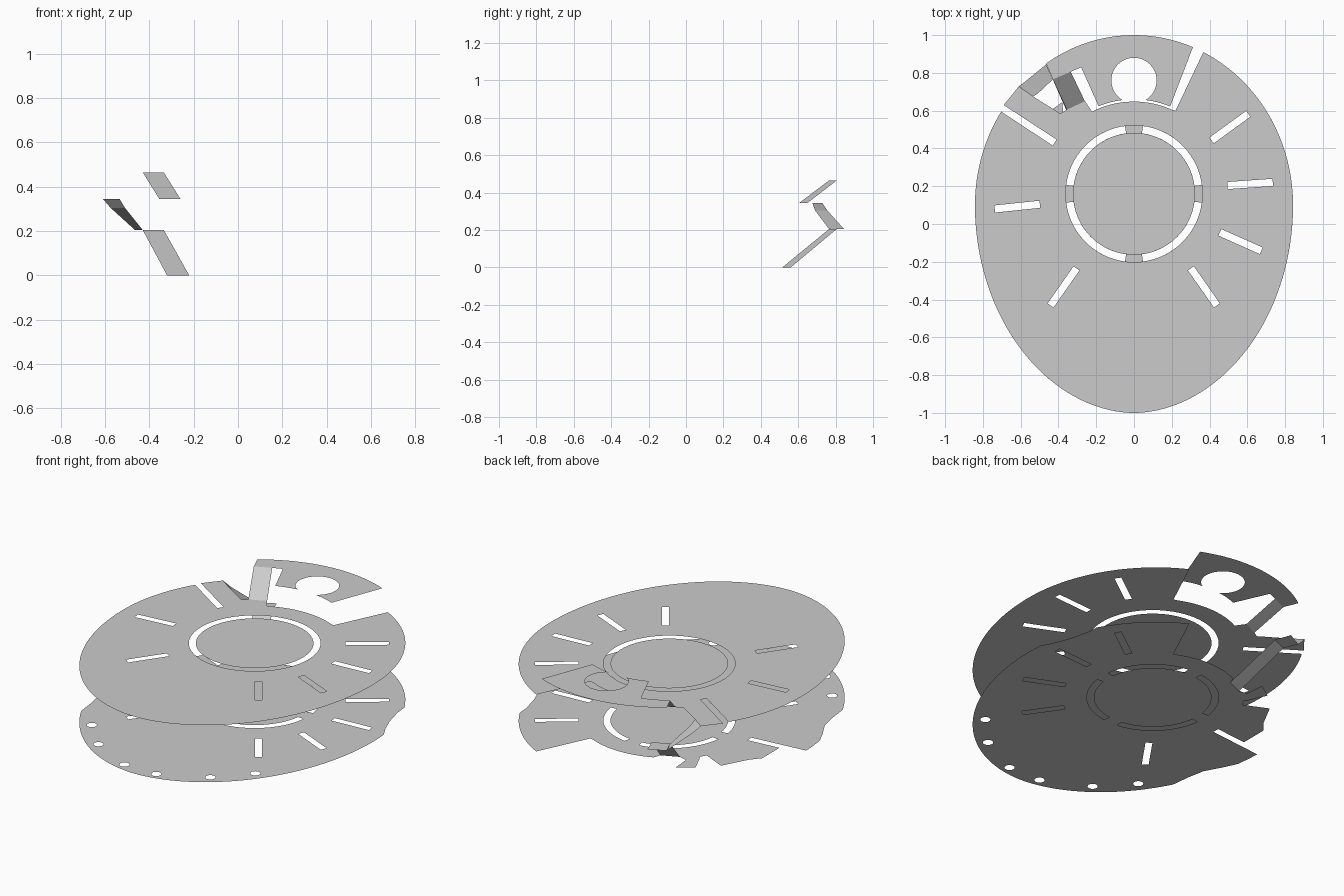
import bpy, math
from math import cos, sin, radians

if "Cube" in bpy.data.objects:
    bpy.data.objects.remove(bpy.data.objects["Cube"])

C = (0, 0.16)          # centre of the ring slot


def egg(y0, y1, side, n=40):
    """Points along one side of the egg outline, from y0 to y1."""
    def ang(y):
        b = 0.9 if y > 0.1 else 1.1
        return math.asin(max(-1, min(1, (y - 0.1) / b)))
    a0, a1 = ang(y0), ang(y1)
    pts = []
    for i in range(n + 1):
        a = a0 + (a1 - a0) * i / n
        b = 0.9 if a > 0 else 1.1
        e = 1.0 if a > 0 else 1.04
        pts.append((side * 0.842 * abs(cos(a)) ** e, 0.1 + b * sin(a)))
    return pts


def arc(c, r, a0, a1, n=32):
    return [(c[0] + r * cos(radians(a0 + (a1 - a0) * i / n)),
             c[1] + r * sin(radians(a0 + (a1 - a0) * i / n))) for i in range(n + 1)]


def circle(c, r, n=48):
    return arc(c, r, 0, 360, n)[:-1]


def slot(x, y, deg, l=0.24, w=0.038):
    a = radians(deg)
    return [(x + u * l / 2 * cos(a) - v * w / 2 * sin(a),
             y + u * l / 2 * sin(a) + v * w / 2 * cos(a))
            for u, v in ((-1, -1), (1, -1), (1, 1), (-1, 1))]


def sheet(name, z, loops):
    """Flat filled sheet: first loop is the outline, the rest are holes."""
    cu = bpy.data.curves.new(name, 'CURVE')
    cu.dimensions = '2D'
    cu.fill_mode = 'BOTH'
    for loop in loops:
        clean = [p for i, p in enumerate(loop) if math.dist(p, loop[i - 1]) > 1e-4]
        s = cu.splines.new('POLY')
        s.points.add(len(clean) - 1)
        for sp, p in zip(s.points, clean):
            sp.co = (p[0], p[1], 0, 1)
        s.use_cyclic_u = True
    ob = bpy.data.objects.new(name, cu)
    bpy.context.collection.objects.link(ob)
    ob.location.z = z
    bpy.ops.object.select_all(action='DESELECT')
    ob.select_set(True)
    bpy.context.view_layer.objects.active = ob
    bpy.ops.object.convert(target='MESH')
    return bpy.context.object


def ramp(name, rows):
    """Strip of quads through pairs of points."""
    v = [p for r in rows for p in r]
    f = [(2 * i, 2 * i + 1, 2 * i + 3, 2 * i + 2) for i in range(len(rows) - 1)]
    me = bpy.data.meshes.new(name)
    me.from_pydata(v, [], f)
    ob = bpy.data.objects.new(name, me)
    bpy.context.collection.objects.link(ob)


Z1, Z2, Z3 = 0.205, 0.345, 0.465
slots = [slot(0.508, 0.513, 36), slot(0.615, 0.212, 4), slot(0.564, -0.093, -24),
         slot(0.37, -0.333, -55), slot(-0.373, -0.333, 55)]
slot_left = slot(-0.618, 0.092, 6)

# Upper deck with its ring slot and floating centre disc
upper = (egg(0.91, -1, 1, 70) + egg(-1, 0.595, -1, 60) +
         [(-0.43, 0.415), (-0.41, 0.447), (-0.69, 0.63), (-0.61, 0.728),
          (-0.534, 0.675), (-0.39, 0.585), (-0.355, 0.606), (-0.26, 0.65)] +
         arc(C, 0.488, 117, 66) + [(0.22, 0.6)])
sheet("upper_deck", Z2, [upper, circle(C, 0.362, 64)] + slots + [slot_left])
sheet("upper_disc", Z2, [circle(C, 0.323, 64)])

# Raised deck with the open round hole
raised = ([(-0.465, 0.85), (-0.43, 0.765), (-0.335, 0.806), (-0.28, 0.83)] +
          arc(C, 0.5, 112, 96.9, 8) + arc((0, 0.76), 0.12, -120, -420, 40) +
          arc(C, 0.5, 83.1, 67.5, 8) +
          egg(0.936, 1, 1, 16) + egg(1, 0.85, -1, 24))
sheet("raised_deck", Z3, [raised])

# Lower deck with the ragged back edge and side scallops
lower = (egg(0.91, 0.55, 1, 16) + [(0.735, 0.48), (0.765, 0.36), (0.80, 0.27)] +
         egg(0.2, -1, 1, 50) + egg(-1, -0.5, -1, 24) +
         [(-0.715, -0.38), (-0.735, -0.28), (-0.79, -0.18)] + egg(-0.1, 0.05, -1, 8) +
         [(-0.497, 0.085), (-0.50, 0.124), (-0.70, 0.105), (-0.70, 0.27), (-0.65, 0.33),
          (-0.57, 0.48), (-0.43, 0.415), (-0.41, 0.447), (-0.47, 0.58),
          (-0.38, 0.645), (-0.37, 0.53), (-0.32, 0.515), (-0.22, 0.56)] +
         arc(C, 0.488, 115, 66) + [(0.22, 0.6)])
ring_slots = []
for k in range(4):
    a, b = 90 * k + 7.5, 90 * k + 82.5
    ring_slots.append(arc(C, 0.362, a, b, 16) + arc(C, 0.323, b, a, 16))
rim_holes = [circle((s * x, y), 0.028, 20) for s in (-1, 1)
             for x, y in ((0.548, -0.617), (0.375, -0.80), (0.107, -0.935))]
sheet("lower_deck", 0, [lower] + slots + ring_slots + rim_holes)

# Ramps and the landing joining the decks
ramp("lower_ramp", [((-0.32, 0.515, 0), (-0.22, 0.56, 0)),
                    ((-0.43, 0.765, Z1), (-0.335, 0.806, Z1))])
sheet("landing", Z1, [[(-0.43, 0.765), (-0.335, 0.806), (-0.37, 0.90), (-0.465, 0.85)]])
ramp("middle_ramp", [((-0.465, 0.845, Z1), (-0.43, 0.765, Z1)),
                     ((-0.575, 0.755, 0.305), (-0.51, 0.69, 0.305)),
                     ((-0.61, 0.728, Z2), (-0.534, 0.675, Z2))])
ramp("upper_ramp", [((-0.355, 0.606, Z2), (-0.26, 0.65, Z2)),
                    ((-0.43, 0.765, Z3), (-0.335, 0.806, Z3))])
